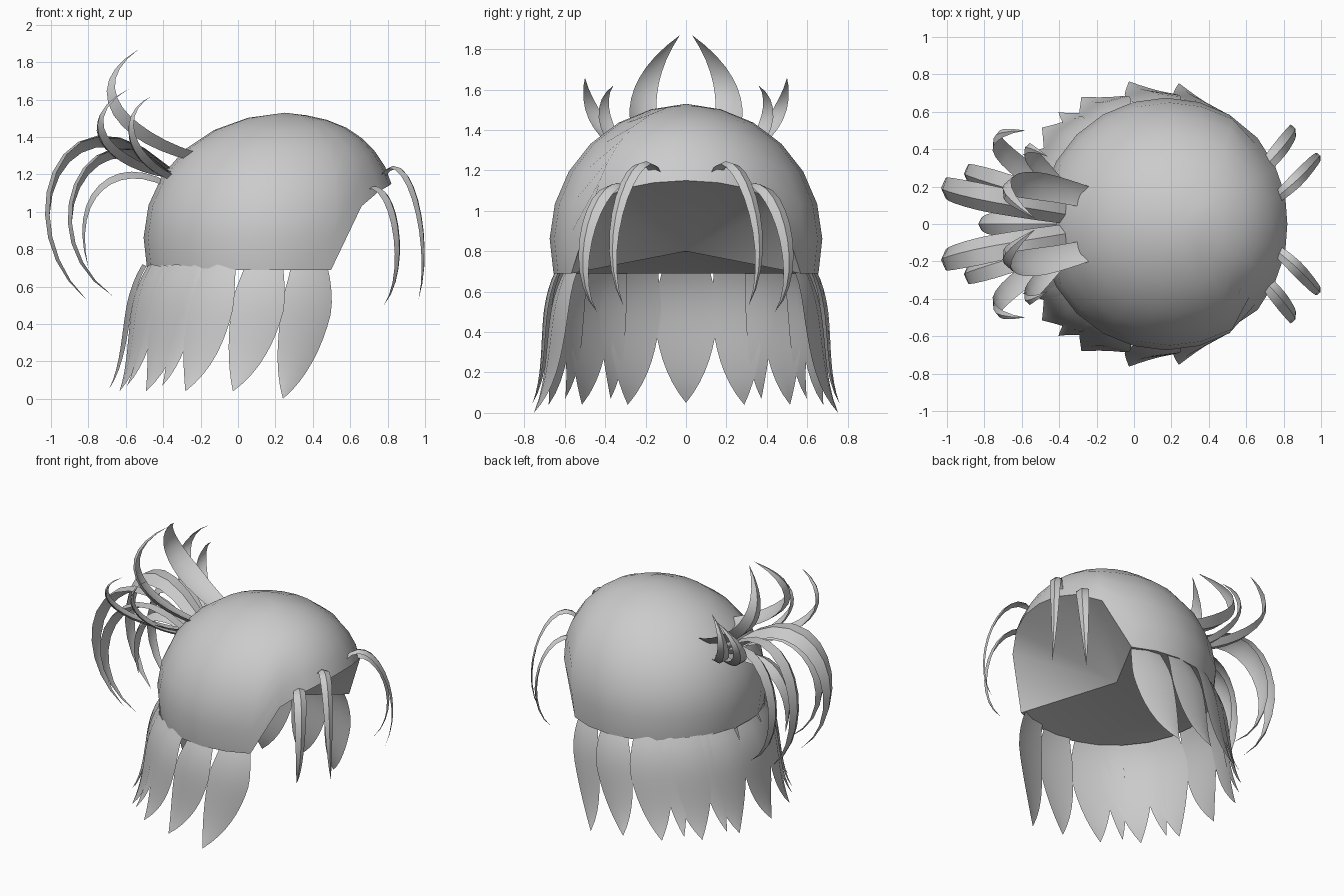
import bpy, bmesh, math
from mathutils import Vector
from mathutils.geometry import interpolate_bezier

old = bpy.data.objects.get("Cube")
if old:
    bpy.data.objects.remove(old, do_unlink=True)

colour = (0.6, 0.6, 0.6, 1)
grey = bpy.data.materials.new("hair grey")
grey.use_nodes = True
grey.diffuse_color = colour
grey.node_tree.nodes["Principled BSDF"].inputs["Base Color"].default_value = colour


def finish(name, bm):
    bmesh.ops.recalc_face_normals(bm, faces=bm.faces)
    mesh = bpy.data.meshes.new(name)
    bm.to_mesh(mesh)
    bm.free()
    mesh.materials.append(grey)
    ob = bpy.data.objects.new(name, mesh)
    bpy.context.collection.objects.link(ob)
    bpy.ops.object.select_all(action='DESELECT')
    ob.select_set(True)
    bpy.context.view_layer.objects.active = ob
    bpy.ops.object.shade_smooth_by_angle(angle=math.radians(40))


def bridge(bm, lower, upper):
    """Join two closed rings of vertices with quads."""
    for i in range(len(lower)):
        bm.faces.new((lower[i - 1], lower[i], upper[i], upper[i - 1]))


def fan(bm, ring, point):
    """Close a ring with triangles to one point."""
    for i in range(len(ring)):
        bm.faces.new((ring[i - 1], ring[i], point))


def strand(name, root, lift, bend, tip, width, side, ridge, power=2.5):
    """Lock along a curve, with a crescent section that tapers to a point."""
    bm = bmesh.new()
    path = interpolate_bezier(root, lift, bend, tip, 13)
    steps = len(path) - 1
    rings = []
    for k in range(steps):
        t = k / steps
        tangent = (path[k + 1] - path[max(k - 1, 0)]).normalized()
        across = Vector(side)
        across = (across - tangent * across.dot(tangent)).normalized()
        out = across.cross(tangent) * ridge
        w = width * min(1, 0.7 + t) * (1 - t ** power)
        rings.append([bm.verts.new(path[k] + offset * w)
                      for offset in (-across, out, across, out * 0.6)])
    for lower, upper in zip(rings, rings[1:]):
        bridge(bm, lower, upper)
    fan(bm, rings[-1], bm.verts.new(path[-1]))
    bm.faces.new(rings[0])
    finish(name, bm)


def pair(name, points, width, side, ridge):
    """Matching left and right strands."""
    for s, label in ((1, "left"), (-1, "right")):
        mirror = Vector((1, s, 1))
        strand(f"{label}_{name}", *[Vector(p) * mirror for p in points],
               width, Vector(side) * mirror, ridge * s)


# Make component-wise mirroring explicit for vectors
def pair_mirrored(name, points, width, side, ridge):
    for s, label in ((1, "left"), (-1, "right")):
        flipped = [Vector((x, s * y, z)) for x, y, z in (*points, side)]
        strand(f"{label}_{name}", *flipped[:-1], width, flipped[-1], ridge * s)


# Cap: rounded shell with a raised rim over the face and a sloped underside
centre, radius, count, rows = Vector((0.17, 0, 0.85)), 0.675, 24, 7
rim_height = (1.15, 1.14, 1.11, 1.03)
bm = bmesh.new()
rings = [[] for row in range(rows)]
for i in range(count):
    a = math.tau * i / count
    k = min(i, count - i)
    rim = rim_height[k] if k < len(rim_height) else 0.69
    low = math.asin((rim - centre.z) / radius)
    for row in range(rows):
        lat = low + (math.pi / 2 - low) * row / rows
        p = centre + radius * Vector((math.cos(a) * math.cos(lat),
                                      math.sin(a) * math.cos(lat), math.sin(lat)))
        # The crown leans forward over the face
        p.x += 0.17 * max(0, p.z - centre.z) * max(0, min(1, p.x + 0.5))
        p.x = min(p.x, 0.82)
        rings[row].append(bm.verts.new(p))
for lower, upper in zip(rings, rings[1:]):
    bridge(bm, lower, upper)
fan(bm, rings[-1], bm.verts.new((0.25, 0, 1.53)))
fan(bm, rings[0], bm.verts.new((0.15, 0, 0.8)))
finish("hair_cap", bm)


# Lower curtain of locks hanging from the rim
def hanging(name, angle, turn, width, tip):
    points = []
    for t, r in zip((0, 0.3, 0.7, 1), (0.62, 0.72, 0.655, 0.77)):
        a = math.radians(angle + turn * t * t)
        points.append(Vector((0.13 - 0.05 * t + r * math.cos(a), r * math.sin(a),
                              0.71 + (tip - 0.71) * t)))
    mid = math.radians(angle + turn / 2)
    strand(name, *points, width, (math.sin(mid), -math.cos(mid), 0), 0.2, 3)


hanging("back_lock", 180, 0, 0.165, 0.05)
for s, label in ((1, "left"), (-1, "right")):
    for i in range(5):
        hanging(f"{label}_lock_{i + 1}", s * (66 + 23 * i), s * (12 - 3 * i),
                0.145, 0.04 if i else 0)
    for i in range(2):
        hanging(f"{label}_thin_lock_{i + 1}", s * (125 + 22 * i), s * 4, 0.08, 0.07)

# Upright spikes of the ponytail
spread = (0.4, 1, 0.3)
pair_mirrored("tall_spike", [(-0.24, 0.14, 1.3), (-0.6, 0.24, 1.4),
                             (-0.85, 0.26, 1.64), (-0.53, 0.03, 1.87)], 0.085, spread, -0.5)
pair_mirrored("outer_spike", [(-0.36, 0.12, 1.2), (-0.67, 0.34, 1.25),
                              (-0.9, 0.5, 1.47), (-0.58, 0.5, 1.66)], 0.06, spread, -0.5)
pair_mirrored("small_spike", [(-0.34, 0.14, 1.18), (-0.55, 0.35, 1.25),
                              (-0.67, 0.48, 1.5), (-0.46, 0.36, 1.62)], 0.05, spread, -0.5)

# Drooping locks of the ponytail
droop = (0, 1, 0.4)
pair_mirrored("tail_top", [(-0.38, 0.06, 1.22), (-0.95, 0.16, 1.72),
                           (-1.22, 0.24, 0.9), (-0.81, 0.16, 0.53)], 0.085, droop, 0.45)
pair_mirrored("tail_side", [(-0.38, 0.1, 1.2), (-0.8, 0.26, 1.6),
                            (-1.12, 0.32, 0.85), (-0.67, 0.22, 0.55)], 0.075, droop, 0.45)
strand("tail_centre", (-0.38, 0, 1.13), (-0.64, 0, 1.27), (-0.89, 0, 1.1),
       (-0.8, 0, 0.7), 0.08, (0, 1, 0), 0.5)

# Fringe locks arching over the face
outward = (-0.5, 1, 0)
pair_mirrored("fringe_inner", [(0.76, 0.14, 1.17), (0.9, 0.24, 1.42),
                               (1.05, 0.46, 0.85), (0.965, 0.31, 0.53)], 0.042, outward, -0.4)
pair_mirrored("fringe_outer", [(0.68, 0.28, 1.1), (0.82, 0.44, 1.24),
                               (0.93, 0.6, 0.7), (0.78, 0.44, 0.5)], 0.048, outward, -0.4)
